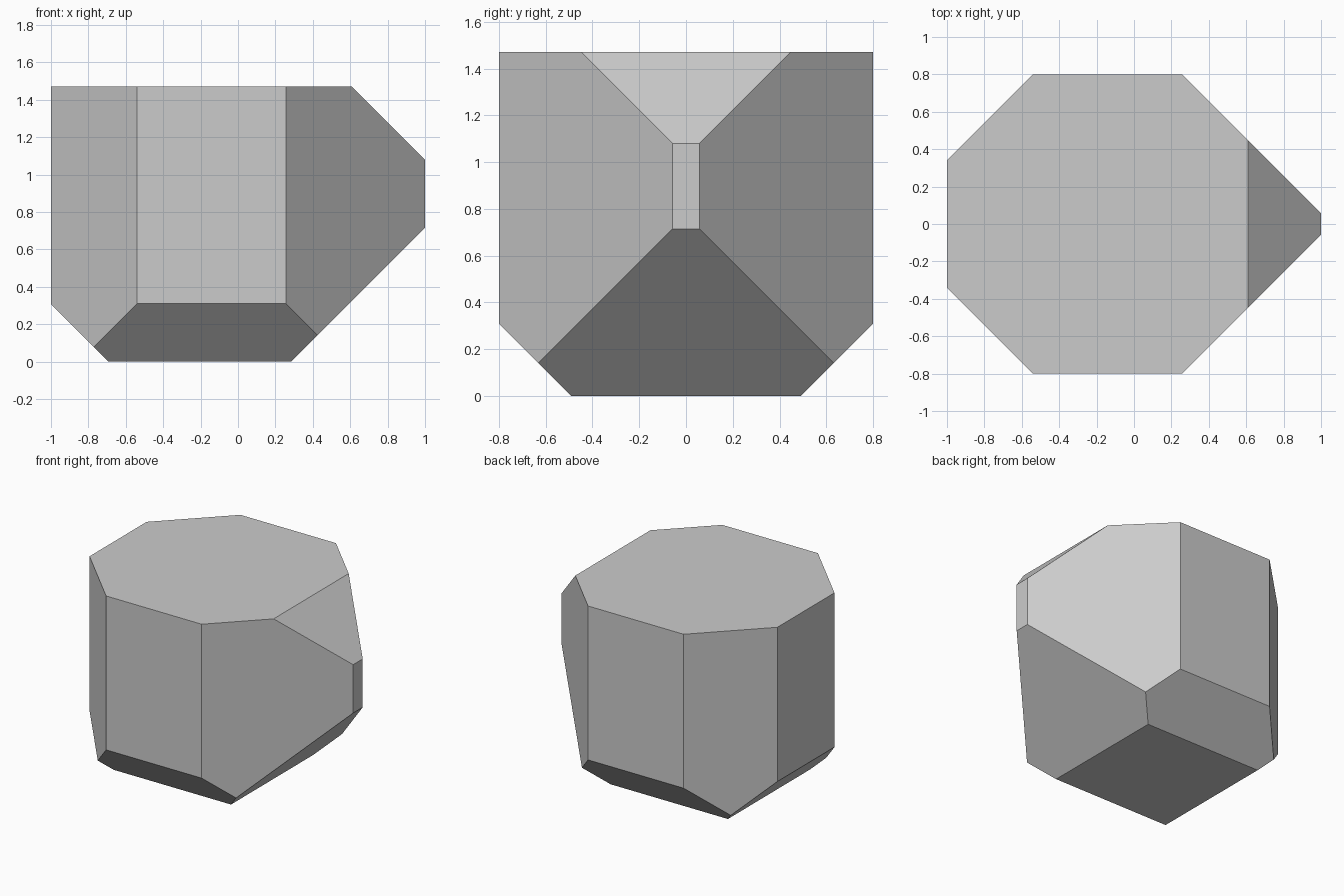
import bpy, bmesh
from mathutils import Vector

if "Cube" in bpy.data.objects:
    bpy.data.objects.remove(bpy.data.objects["Cube"])

# Block: starts as a box, standing on z = 0
HEIGHT = 1.47
bm = bmesh.new()
bmesh.ops.create_cube(bm, size=1)
bmesh.ops.scale(bm, vec=(2, 1.6, HEIGHT), verts=bm.verts)
bmesh.ops.translate(bm, vec=(0, 0, HEIGHT / 2), verts=bm.verts)


def chamfer(normal, limit):
    """Slice off everything where normal . point > limit and cap the cut."""
    n = Vector(normal)
    cut = bmesh.ops.bisect_plane(
        bm, geom=bm.verts[:] + bm.edges[:] + bm.faces[:], dist=1e-5,
        plane_co=n * limit / n.length_squared, plane_no=n, clear_outer=True)
    edges = [e for e in cut["geom_cut"] if isinstance(e, bmesh.types.BMEdge)]
    bmesh.ops.contextual_create(bm, geom=edges)


# Upright corners and lower long edges, mirrored front to back
for side in (-1, 1):
    chamfer((1, side, 0), 1.057)
    chamfer((-1, side, 0), 1.34)
    chamfer((0, side, -1), 0.49)

# Right end wedge and lower left edge
chamfer((1, 0, 1), 2.08)
chamfer((1, 0, -1), 0.285)
chamfer((-1, 0, -1), 0.693)

bmesh.ops.recalc_face_normals(bm, faces=bm.faces)
mesh = bpy.data.meshes.new("faceted_block")
bm.to_mesh(mesh)
bm.free()
block = bpy.data.objects.new("faceted_block", mesh)
bpy.context.collection.objects.link(block)
